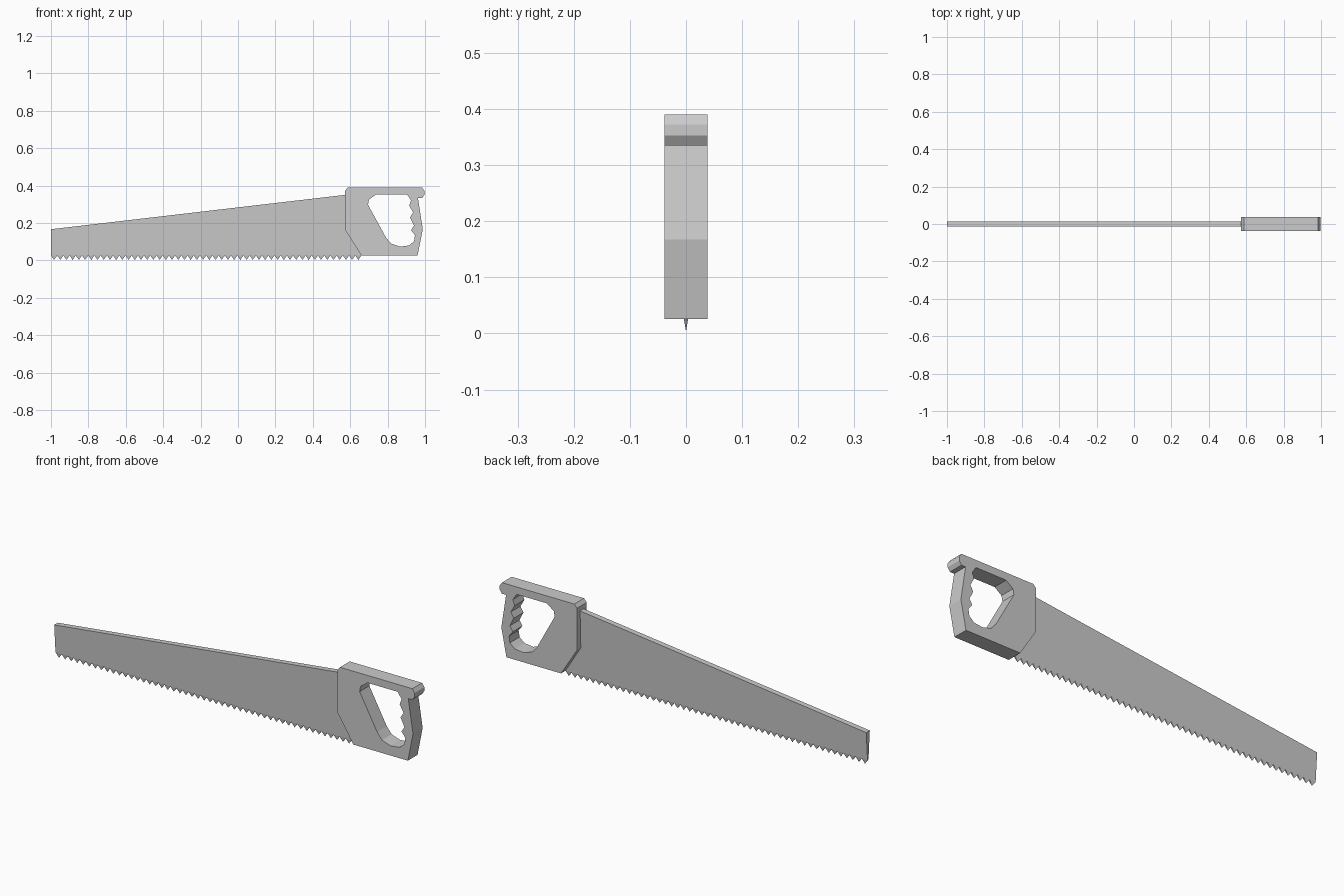
import bpy, bmesh
from math import pi

if "Cube" in bpy.data.objects:
    bpy.data.objects.remove(bpy.data.objects["Cube"])


def mesh_object(name, bm):
    bmesh.ops.recalc_face_normals(bm, faces=bm.faces[:])
    me = bpy.data.meshes.new(name)
    bm.to_mesh(me)
    bm.free()
    ob = bpy.data.objects.new(name, me)
    bpy.context.collection.objects.link(ob)
    return ob


def loft(bm, front, back):
    a = [bm.verts.new(p) for p in front]
    b = [bm.verts.new(p) for p in back]
    n = len(a)
    bm.faces.new(a)
    bm.faces.new(b[::-1])
    for i in range(n):
        j = (i + 1) % n
        bm.faces.new((a[i], b[i], b[j], a[j]))


# blade: tapered plate, wedge section thinning towards the teeth
EDGE_Z, EDGE_Y, SPINE_Y = 0.027, 0.004, 0.014
profile = [(-1.0, EDGE_Z, EDGE_Y), (0.665, EDGE_Z, EDGE_Y),
           (0.665, 0.18, 0.010), (0.60, 0.354, SPINE_Y), (-1.0, 0.167, SPINE_Y)]
bm = bmesh.new()
loft(bm, [(x, -y, z) for x, z, y in profile[:2] + profile[3:]],
     [(x, y, z) for x, z, y in profile[:2] + profile[3:]])
mesh_object("blade", bm)

# teeth: row of small pointed pyramids
bm = bmesh.new()
count, start, end = 50, -1.0, 0.66
pitch = (end - start) / count
for i in range(count):
    x0 = start + i * pitch
    base = [bm.verts.new(p) for p in (
        (x0, -EDGE_Y, EDGE_Z), (x0 + pitch, -EDGE_Y, EDGE_Z),
        (x0 + pitch, EDGE_Y, EDGE_Z), (x0, EDGE_Y, EDGE_Z))]
    tip = bm.verts.new((x0 + pitch / 2, 0, 0.003))
    bm.faces.new(base)
    for k in range(4):
        bm.faces.new((base[k], base[(k + 1) % 4], tip))
mesh_object("teeth", bm)

# handle: thick profile with a finger-grip opening
outline = [(0.572, 0.165), (0.572, 0.373), (0.587, 0.39), (0.985, 0.39),
           (0.997, 0.372), (0.997, 0.353), (0.985, 0.335), (0.962, 0.335),
           (0.988, 0.167), (0.96, 0.026), (0.66, 0.026)]
opening = [(0.738, 0.353), (0.904, 0.353), (0.925, 0.322), (0.915, 0.294),
           (0.936, 0.257), (0.920, 0.230), (0.941, 0.187), (0.925, 0.162),
           (0.946, 0.135), (0.941, 0.102), (0.914, 0.080), (0.866, 0.074),
           (0.818, 0.090), (0.791, 0.123), (0.695, 0.298), (0.700, 0.325)]
cu = bpy.data.curves.new("handle", 'CURVE')
cu.dimensions = '2D'
cu.fill_mode = 'BOTH'
cu.extrude = 0.038
for pts in (outline, opening):
    sp = cu.splines.new('POLY')
    sp.points.add(len(pts) - 1)
    for p, (x, z) in zip(sp.points, pts):
        p.co = (x, z, 0, 1)
    sp.use_cyclic_u = True
handle = bpy.data.objects.new("handle", cu)
bpy.context.collection.objects.link(handle)
handle.rotation_euler.x = pi / 2
bpy.context.view_layer.objects.active = handle
handle.select_set(True)
bpy.ops.object.convert(target='MESH')
handle = bpy.context.object
bm = bmesh.new()
bm.from_mesh(handle.data)
bmesh.ops.remove_doubles(bm, verts=bm.verts[:], dist=0.0001)
bmesh.ops.recalc_face_normals(bm, faces=bm.faces[:])
for f in bm.faces:
    f.smooth = False
bm.to_mesh(handle.data)
bm.free()
